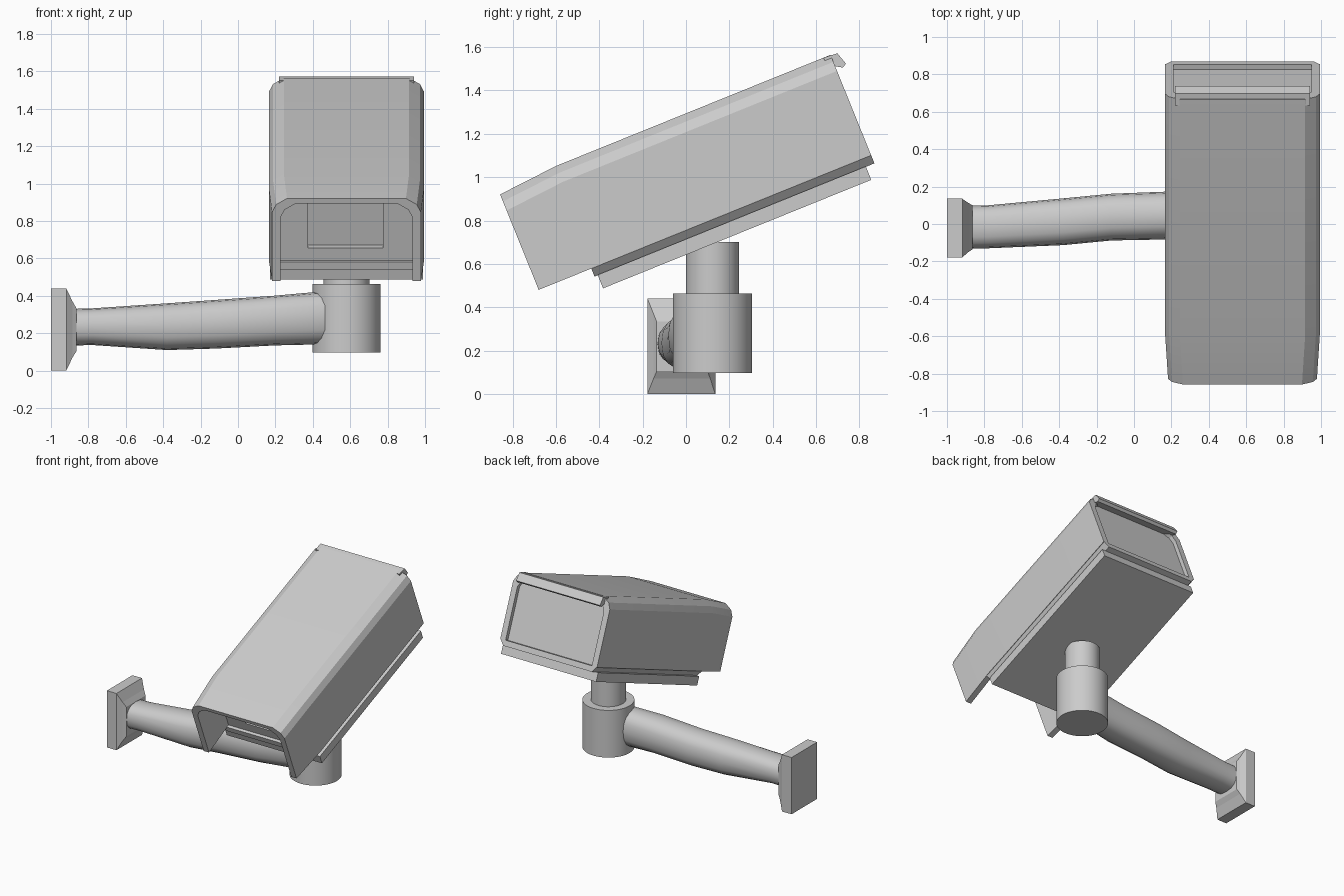
import bpy, bmesh
from math import radians, cos, sin, pi
from mathutils import Matrix

if "Cube" in bpy.data.objects:
    bpy.data.objects.remove(bpy.data.objects["Cube"])

# The housing is built level (x across, y along, z up), then tilted about x
TILT = Matrix.Translation((0.58, 0, 0)) @ Matrix.Rotation(radians(22.03), 4, 'X')


def loft(name, sections, matrix=None, smooth=None):
    """Skin a list of equal-length closed sections and cap both ends."""
    bm = bmesh.new()
    rings = [[bm.verts.new(p) for p in s] for s in sections]
    n = len(rings[0])
    for a, b in zip(rings, rings[1:]):
        for i in range(n):
            j = (i + 1) % n
            bm.faces.new((a[i], a[j], b[j], b[i]))
    bm.faces.new(rings[0])
    bm.faces.new(rings[-1])
    bmesh.ops.recalc_face_normals(bm, faces=bm.faces)
    me = bpy.data.meshes.new(name)
    bm.to_mesh(me)
    bm.free()
    if matrix:
        me.transform(matrix)
    ob = bpy.data.objects.new(name, me)
    bpy.context.collection.objects.link(ob)
    if smooth:
        bpy.ops.object.select_all(action='DESELECT')
        bpy.context.view_layer.objects.active = ob
        ob.select_set(True)
        bpy.ops.object.shade_smooth_by_angle(angle=radians(smooth))
    return ob


def rect(x0, x1, y, z0, z1):
    return [(x0, y, z0), (x1, y, z0), (x1, y, z1), (x0, y, z1)]


def box(name, x0, x1, y0, y1, z0, z1):
    return loft(name, [rect(x0, x1, y0, z0, z1), rect(x0, x1, y1, z0, z1)], TILT)


def arch(y, half, top):
    """Section of the hood: chamfered outer arch and a thinner inner arch."""
    def side(h, t):
        return [(h, 0.70), (h, t - 0.08), (h - 0.022, t - 0.035), (h - 0.08, t)]
    outer, inner = side(half, top), side(half - 0.045, top - 0.03)
    pts = outer + [(-x, z) for x, z in reversed(outer)]
    pts += [(-x, z) for x, z in inner] + list(reversed(inner))
    return [(x, y, z) for x, z in pts]


# Hood shell, dropping and narrowing towards the open front
loft("hood", [arch(-0.45, 0.398, 1.175), arch(-0.16, 0.415, 1.20),
              arch(1.205, 0.415, 1.20)], TILT, 25)

# Rear lip of the hood roof
lip = [(1.17, 1.20), (1.237, 1.195), (1.256, 1.135), (1.235, 1.125), (1.17, 1.165)]
loft("rear_lip", [[(x, y, z) for y, z in lip] for x in (-0.36, 0.36)], TILT)

# Inner body with a recessed window
body = box("camera_body", -0.372, 0.372, -0.165, 1.175, 0.68, 1.168)
cutter = box("window_cutter", -0.205, 0.195, -0.30, -0.125, 0.774, 1.033)
cutter.hide_render = True
cutter.hide_viewport = True
cut = body.modifiers.new("window", 'BOOLEAN')
cut.operation = 'DIFFERENCE'
cut.solver = 'EXACT'
cut.object = cutter

# Tapered skirt under the hood, then the bottom plate
skirt = [(-0.413, 0.702), (0.413, 0.702), (0.38, 0.66), (-0.38, 0.66)]
loft("lower_skirt", [[(x, y, z) for x, z in skirt] for y in (-0.188, 1.205)], TILT)
box("bottom_plate", -0.408, 0.408, -0.172, 1.163, 0.595, 0.662)


# Swivel post and its socket
def cylinder(name, r, z0, z1, n=40):
    ring = [(0.58 + r * cos(2 * pi * i / n), 0.122 + r * sin(2 * pi * i / n)) for i in range(n)]
    loft(name, [[(x, y, z) for x, y in ring] for z in (z0, z1)], smooth=30)


cylinder("swivel_post", 0.123, 0.45, 0.70)
cylinder("swivel_socket", 0.183, 0.097, 0.463)


# Arm: rounded section swept along a gentle curve (x, y, z, half width, half height)
def oval(x, y, z, hy, hz, n=16):
    def bulge(t):
        return (abs(t) ** 0.8) * (1 if t > 0 else -1)
    return [(x, y + hy * bulge(cos(2 * pi * i / n)), z + hz * bulge(sin(2 * pi * i / n)))
            for i in range(n)]


path = [(-0.89, -0.017, 0.232, 0.115, 0.098), (-0.78, -0.015, 0.235, 0.115, 0.098),
        (-0.38, 0.012, 0.235, 0.125, 0.125), (-0.12, 0.037, 0.248, 0.125, 0.13),
        (0.20, 0.046, 0.268, 0.128, 0.133), (0.465, 0.082, 0.283, 0.108, 0.142)]
loft("arm", [oval(*p) for p in path], smooth=40)


# Wall mount: rectangular flange stepping down to the arm
def slab(x, y0, y1, z0, z1):
    return [(x, y0, z0), (x, y1, z0), (x, y1, z1), (x, y0, z1)]


loft("wall_mount", [slab(-1.0, -0.178, 0.135, 0, 0.44), slab(-0.918, -0.178, 0.135, 0, 0.44),
                    slab(-0.885, -0.15, 0.112, 0.07, 0.37),
                    slab(-0.863, -0.135, 0.10, 0.105, 0.333)])
